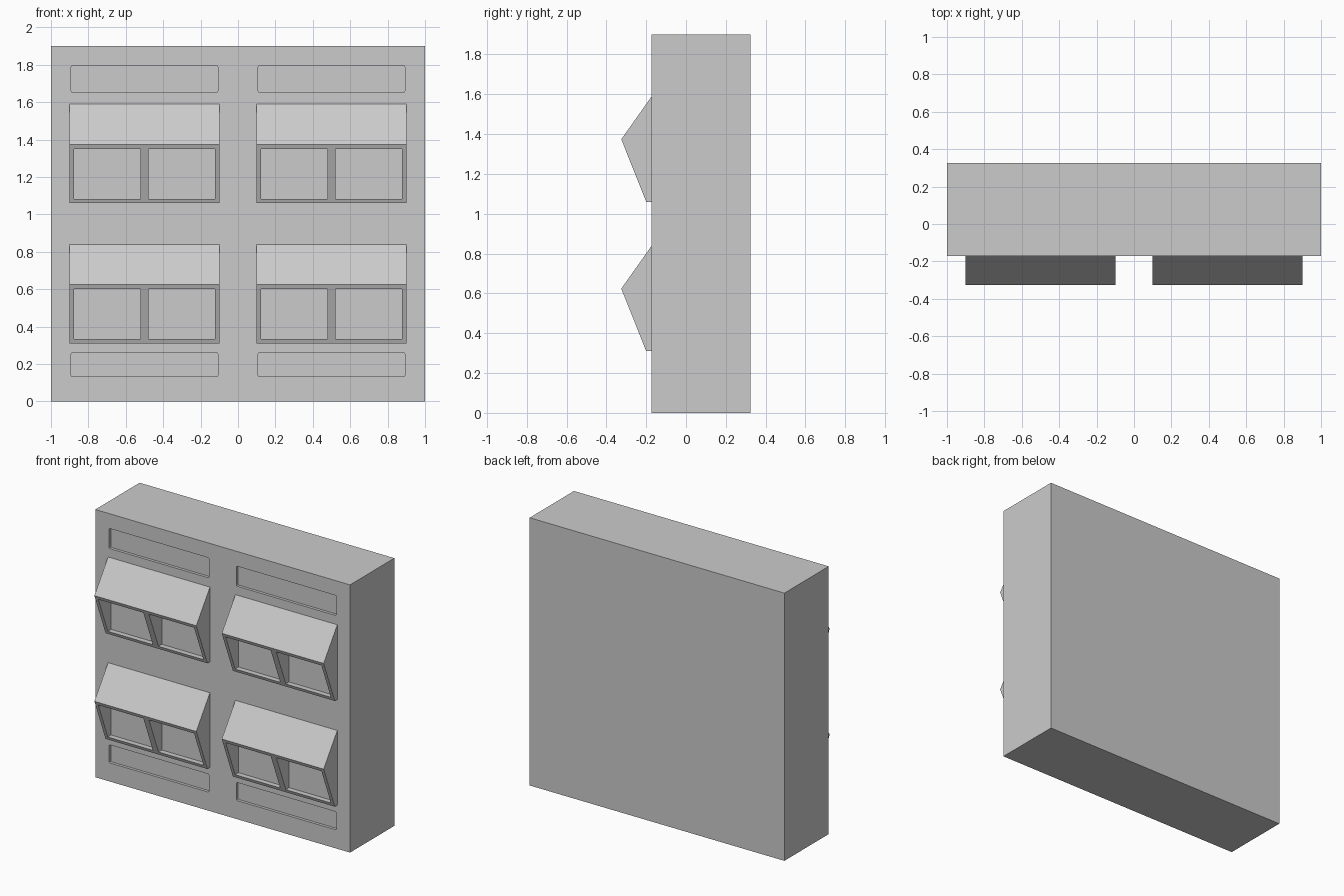
import bpy, bmesh
from mathutils import Matrix, Vector

if "Cube" in bpy.data.objects:
    bpy.data.objects.remove(bpy.data.objects["Cube"])

FRONT = -0.172          # y of the main wall face
BACK = 0.325
DX, DZ = 1.0, 0.75      # spacing of the window bays


def add_box(bm, lo, hi, corner=0.0):
    """Add a box; corner > 0 rounds the edges that run along y."""
    lo, hi = Vector(lo), Vector(hi)
    m = Matrix.Translation((lo + hi) / 2) @ Matrix.Diagonal((*(hi - lo), 1))
    verts = bmesh.ops.create_cube(bm, size=1, matrix=m)["verts"]
    if corner:
        edges = {e for v in verts for e in v.link_edges
                 if abs(e.verts[0].co.y - e.verts[1].co.y) > 1e-4}
        bmesh.ops.bevel(bm, geom=list(edges), offset=corner, segments=2,
                        profile=0.5, affect='EDGES')


def make_object(name, bm, cutter=False):
    bmesh.ops.recalc_face_normals(bm, faces=bm.faces[:])
    me = bpy.data.meshes.new(name)
    bm.to_mesh(me)
    bm.free()
    ob = bpy.data.objects.new(name, me)
    bpy.context.collection.objects.link(ob)
    if cutter:
        ob.hide_render = True
        ob.display_type = 'WIRE'
    return ob


def cut(ob, cutter):
    mod = ob.modifiers.new("cut", 'BOOLEAN')
    mod.operation = 'DIFFERENCE'
    mod.solver = 'EXACT'
    mod.object = cutter


def repeat(ob, offset):
    mod = ob.modifiers.new("repeat", 'ARRAY')
    mod.use_relative_offset = False
    mod.use_constant_offset = True
    mod.constant_offset_displace = offset
    mod.count = 2


# Main wall block
bm = bmesh.new()
add_box(bm, (-1, FRONT, 0), (1, BACK, 1.9))
wall = make_object("wall_block", bm)

# Shallow recessed panels above and below the windows
bm = bmesh.new()
for cx in (-0.5, 0.5):
    for z0, z1 in ((0.132, 0.26), (1.653, 1.795)):
        add_box(bm, (cx - 0.392, FRONT - 0.1, z0),
                (cx + 0.392, FRONT + 0.02, z1), corner=0.008)
cut(wall, make_object("panel_recess_cutter", bm, cutter=True))

# Wedge-shaped window bay: sloped roof above a leaning front frame
profile = [(FRONT, 0.84), (-0.325, 0.624), (-0.2, 0.31), (FRONT, 0.31)]
bm = bmesh.new()
face = bm.faces.new([bm.verts.new((-0.9, y, z)) for y, z in profile])
ext = bmesh.ops.extrude_face_region(bm, geom=[face], use_keep_orig=True)
bmesh.ops.translate(bm, vec=(0.8, 0, 0),
                    verts=[g for g in ext["geom"] if isinstance(g, bmesh.types.BMVert)])
bays = make_object("window_bays", bm)

# Two window openings per bay, going through to the wall behind
bm = bmesh.new()
for x0, x1 in ((-0.876, -0.522), (-0.478, -0.124)):
    add_box(bm, (x0, -0.5, 0.333), (x1, 0, 0.6))
cut(bays, make_object("window_opening_cutter", bm, cutter=True))

# Repeat the bay as two columns and two rows
repeat(bays, (DX, 0, 0))
repeat(bays, (0, 0, DZ))
